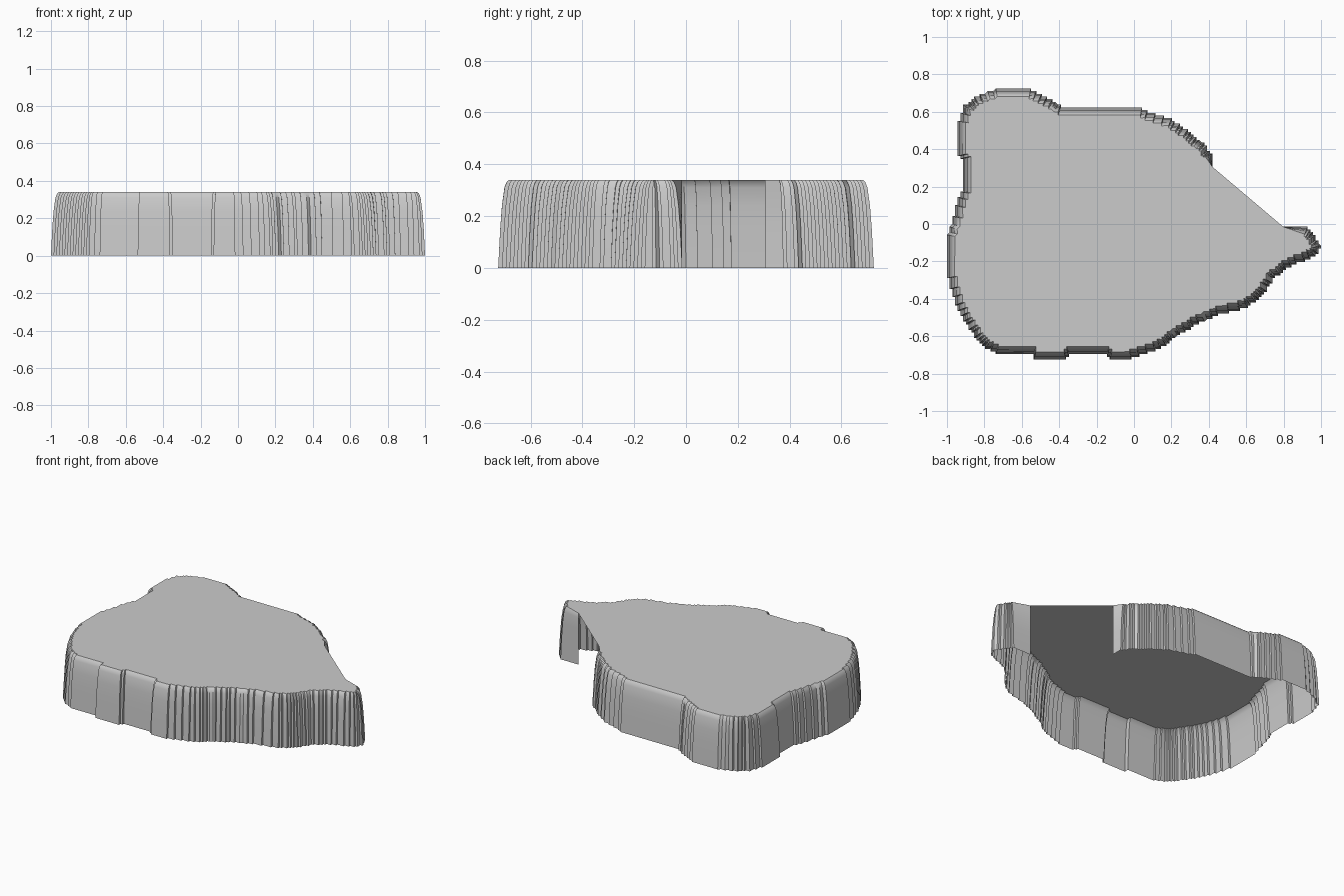
import bpy
import bmesh
from mathutils import Vector
from mathutils.geometry import tessellate_polygon

cube = bpy.data.objects.get("Cube")
if cube:
    bpy.data.objects.remove(cube)

STEP = 0.0145  # size of the small stair steps along the rim

# Base outline, clockwise from the nose to the open side
OUTLINE = [
    (.80, -.02), (.93, -.02), (.97, -.07), (1, -.12), (.97, -.17), (.9, -.2),
    (.83, -.23), (.75, -.29), (.69, -.38), (.6, -.45), (.46, -.48), (.35, -.53),
    (.24, -.59), (.15, -.66), (.07, -.69), (-.02, -.72), (-.13, -.72), (-.14, -.7),
    (-.34, -.7), (-.36, -.72), (-.53, -.72), (-.54, -.7), (-.71, -.7), (-.8, -.66),
    (-.86, -.59), (-.92, -.5), (-.97, -.38), (-1, -.27), (-1, -.07), (-.97, .02),
    (-.95, .1), (-.92, .18), (-.92, .35), (-.94, .37), (-.94, .54), (-.91, .63),
    (-.83, .69), (-.74, .72), (-.55, .72), (-.47, .68), (-.39, .63), (-.26, .62),
    (.03, .62), (.11, .59), (.2, .56), (.3, .49), (.38, .42), (.42, .37), (.42, .31)]

# Wall profile: height and inward offset
PROFILE = [(0, 0), (.15, .008), (.24, .015), (.31, .025), (.33, .033), (.34, .043)]


def resample(points, spacing):
    out = []
    for a, b in zip(points, points[1:]):
        a, b = Vector(a), Vector(b)
        n = max(1, round((b - a).length / spacing))
        out += [a.lerp(b, i / n) for i in range(n)]
    return out + [Vector(points[-1])]


def stepped_path(points):
    """Snap a path to a grid; return corners with smooth inward normals."""
    dense = resample(points, STEP / 8)
    reach, last = 22, len(dense) - 1
    path = []
    for i, p in enumerate(dense):
        cell = (round(p.x / STEP), round(p.y / STEP))
        if path and path[-1][0] == cell:
            continue
        t = (dense[min(last, i + reach)] - dense[max(0, i - reach)]).normalized()
        path.append((cell, Vector((t.y, -t.x))))
    keep = [path[0]]
    for prev, cur, nxt in zip(path, path[1:], path[2:]):
        d1 = (cur[0][0] - prev[0][0], cur[0][1] - prev[0][1])
        d2 = (nxt[0][0] - cur[0][0], nxt[0][1] - cur[0][1])
        if d1 != d2:
            keep.append(cur)
    keep.append(path[-1])
    return [(Vector(c) * STEP, n) for c, n in keep]


path = stepped_path(OUTLINE)
bm = bmesh.new()

# Rings of the rounded wall, without inset at the two open ends
rings = []
for z, inset in PROFILE:
    ring = []
    for i, (p, n) in enumerate(path):
        q = p if i in (0, len(path) - 1) else p + n * inset
        ring.append(bm.verts.new((max(-1, min(1, q.x)), q.y, z)))
    rings.append(ring)
for low, high in zip(rings, rings[1:]):
    for i in range(len(path) - 1):
        bm.faces.new((low[i + 1], low[i], high[i], high[i + 1]))

# Flat top, straight across the open side
top = rings[-1]
for tri in tessellate_polygon([[v.co for v in top]]):
    face = bm.faces.new([top[i] for i in tri])
    face.normal_update()
    if face.normal.z < 0:
        face.normal_flip()

mesh = bpy.data.meshes.new("shell")
bm.to_mesh(mesh)
bm.free()
shell = bpy.data.objects.new("open_shell", mesh)
bpy.context.collection.objects.link(shell)

# Grey surface
grey = bpy.data.materials.new("grey")
grey.use_nodes = True
colour = (.6, .6, .6, 1)
grey.diffuse_color = colour
grey.node_tree.nodes["Principled BSDF"].inputs["Base Color"].default_value = colour
mesh.materials.append(grey)

bpy.context.view_layer.objects.active = shell
shell.select_set(True)
bpy.ops.object.shade_smooth_by_angle(angle=.6)
